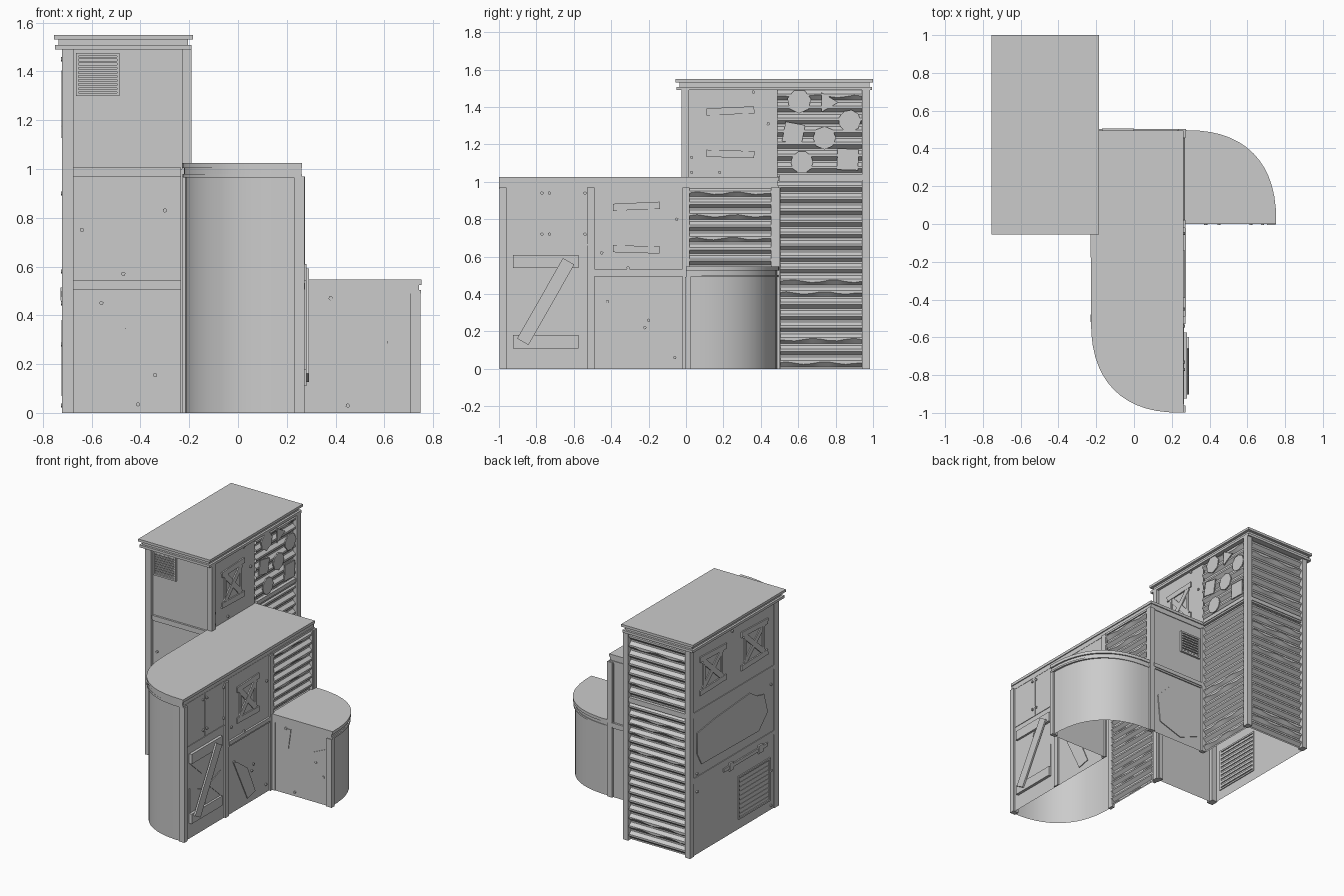
import bpy, bmesh, math, random
from mathutils import Vector

if "Cube" in bpy.data.objects:
    bpy.data.objects.remove(bpy.data.objects["Cube"])

random.seed(4)
# Wall frames: local (u along wall, z up, d outward) -> world
AXES = {'R': ((0, 1, 0), (1, 0, 0)), 'L': ((0, 1, 0), (-1, 0, 0)),
        'F': ((1, 0, 0), (0, -1, 0)), 'B': ((1, 0, 0), (0, 1, 0))}


def frame(side, pos):
    u, n = (Vector(a) for a in AXES[side])
    base = Vector((pos, 0, 0)) if side in 'RL' else Vector((0, pos, 0))
    return lambda a, z, d: base + u * a + n * d + Vector((0, 0, z))


def flat(a, b, d):
    return Vector((a, b, d))


def finish(name, bm, recalc=True):
    if recalc:
        bmesh.ops.recalc_face_normals(bm, faces=bm.faces[:])
    me = bpy.data.meshes.new(name)
    bm.to_mesh(me)
    bm.free()
    me.polygons.foreach_set('use_smooth', [True] * len(me.polygons))
    me.set_sharp_from_angle(angle=math.radians(30))
    ob = bpy.data.objects.new(name, me)
    bpy.context.collection.objects.link(ob)
    return ob


def prism(bm, f, pts, d0, d1):
    lo = [bm.verts.new(f(a, b, d0)) for a, b in pts]
    hi = [bm.verts.new(f(a, b, d1)) for a, b in pts]
    n = len(pts)
    bm.faces.new(lo[::-1])
    bm.faces.new(hi)
    for i in range(n):
        bm.faces.new((lo[i], lo[(i + 1) % n], hi[(i + 1) % n], hi[i]))


def rect(u0, u1, z0, z1):
    return [(u0, z0), (u1, z0), (u1, z1), (u0, z1)]


def board(a, b, w):
    p, q = Vector(a), Vector(b)
    s = (q - p).normalized() * w / 2
    s = Vector((-s.y, s.x))
    return [p - s, q - s, q + s, p + s]


def ngon(u, z, r, n, a=0.3):
    return [(u + r * math.cos(a + i * math.tau / n), z + r * math.sin(a + i * math.tau / n)) for i in range(n)]


def part(name, f, shapes):
    bm = bmesh.new()
    for pts, d0, d1 in shapes:
        prism(bm, f, pts, d0, d1)
    return finish(name, bm)


def wall(name, pts, z0, z1):
    bm = bmesh.new()
    cols = [(bm.verts.new((x, y, z0)), bm.verts.new((x, y, z1))) for x, y in pts]
    for (a, b), (c, d) in zip(cols, cols[1:]):
        bm.faces.new((a, c, d, b))
    return finish(name, bm, False)


def bolts(name, f, places):
    part(name, f, [(ngon(u, z, 0.009, 6), 0, 0.01) for u, z in places])


def boarded_door(name, f, u0, u1, z0, z1, t=0.02):
    # top and bottom planks, one diagonal, jagged shards behind
    w = 0.14 * (z1 - z0)
    e = 0.15 * (u1 - u0)
    c = ((u0 + u1) / 2, (z0 + z1) / 2)
    s = [(rect(u0, u1, z1 - w, z1), 0, t), (rect(u0, u1, z0, z0 + w), 0, t),
         (board((u0 + e, z0 + w / 2), (u1 - e, z1 - w / 2), w), t, t + 0.012)]
    for a, b in (((u0, z0 + w), (u0, c[1])), ((u1, z0 + w), (u1, c[1])),
                 ((u0, z1 - w), (c[0], z1 - w)), ((c[0], z0 + w), (u1, z0 + w))):
        s.append(([a, b, (c[0] + (a[0] - c[0]) * .2, c[1] + (a[1] - c[1]) * .3)], 0, 0.005))
    part(name, f, s)


def crossed_window(name, f, u0, u1, z0, z1):
    # thin frame of uneven planks with an X brace
    w = 0.14 * (z1 - z0)
    e = 0.13 * (u1 - u0)
    a, b, c, d = u0 + e, u1 - e, z0 + w * .9, z1 - w * .9
    part(name, f, [(board((u0, z1 - w * .7), (u1, z1 - w * .4), w), 0, .009),
                   (board((u0, z0 + w * .6), (u1, z0 + w * .4), w), 0, .009),
                   (rect(a, a + e * .5, c, d), 0, .007), (rect(b - e * .5, b, c, d), 0, .007),
                   (board((a, c), (b, d), w), 0, .008), (board((a, d), (b, c), w), 0, .006)])


def vent(name, f, u0, u1, z0, z1, n=8):
    b = 0.012
    s = [(rect(u0, u1, z0, z0 + b), 0, .015), (rect(u0, u1, z1 - b, z1), 0, .015),
         (rect(u0, u0 + b, z0 + b, z1 - b), 0, .015), (rect(u1 - b, u1, z0 + b, z1 - b), 0, .015)]
    h = (z1 - z0 - 2 * b) / n
    s += [(rect(u0 + b, u1 - b, z0 + b + h * (i + .25), z0 + b + h * (i + .8)), 0, .01) for i in range(n)]
    part(name, f, s)


def corrugated(name, f, u0, u1, z0, z1, base=-.012, depth=0.022):
    # ribbed sheet, some ribs dented into a wave
    bm = bmesh.new()
    n, m = max(1, round((z1 - z0) / 0.062)), 10
    h = (z1 - z0) / n
    rows = []
    for i in range(n):
        dent = random.random() < 0.3
        ph = random.uniform(0, 6)
        for fz, d in ((0, 0), (.18, 0), (.5, 1), (.7, 1)):
            row = []
            for k in range(m + 1):
                wob = .007 * math.sin(ph + k * 1.3) if dent and fz == .5 and 0 < k < m else 0
                row.append(bm.verts.new(f(u0 + (u1 - u0) * k / m, z0 + h * (i + fz) + wob, base + d * depth)))
            rows.append(row)
    rows.append([bm.verts.new(f(u0 + (u1 - u0) * k / m, z1, base)) for k in range(m + 1)])
    for r, q in zip(rows, rows[1:]):
        for k in range(m):
            bm.faces.new((r[k], r[k + 1], q[k + 1], q[k]))
    bm.normal_update()
    if sum((fc.normal for fc in bm.faces), Vector()).dot(f(0, 0, 1) - f(0, 0, 0)) < 0:
        bmesh.ops.reverse_faces(bm, faces=bm.faces[:])
    finish(name, bm, False)


def arc(cx, cy, rx, ry, a0, a1, n=14, p=2 / 2.45):
    # squarish quarter round
    out = []
    for i in range(n + 1):
        a = math.radians(a0 + (a1 - a0) * i / n)
        c, s = math.cos(a), math.sin(a)
        out.append((cx + rx * math.copysign(abs(c) ** p, c), cy + ry * math.copysign(abs(s) ** p, s)))
    return out


# Open-bottomed wall shells (corrugated sheets close the rest)
wall("tower_walls", [(-.715, .965), (-.715, 0), (-.21, 0)], 0, 1.5)
wall("tower_upper_right_wall", [(-.21, 0), (-.21, .49)], 1.0, 1.5)
wall("middle_curved_wall", arc(.26, -.5, .475, .49, 180, 270) + [(.26, 0)], 0, 1.0)
wall("middle_back_wall", [(.26, .49), (-.21, .49)], 0, 1.0)
wall("low_curved_wall", [(.26, .005), (.735, .005)] + arc(.26, .005, .475, .485, 0, 90)[1:], 0, .53)

# Tiered roofs
part("tower_roof", flat, [(rect(-.75, -.19, -.05, .995), 1.49, 1.508),
                          (rect(-.735, -.205, -.035, .98), 1.508, 1.532),
                          (rect(-.755, -.185, -.055, 1.0), 1.532, 1.55)])
for k, (z0, z1, o) in enumerate(((.965, .98, 0), (.98, 1.005, -.006), (1.005, 1.025, .001))):
    part(f"middle_roof_tier_{k}", flat, [([(-.23 - o, .495 + o)] + arc(.26, -.5, .487 + o, .499, 180, 270)
                                          + [(.262 + o, -.999), (.262 + o, .495 + o)], z0, z1)])
for k, (z0, z1, o) in enumerate(((.49, .503, 0), (.503, .525, -.008), (.525, .547, .003))):
    part(f"low_roof_tier_{k}", flat, [([(.26, .0)] + arc(.26, 0, .49 + o, .494 + o, 0, 90), z0, z1)])

# Working frames
TF, TR, TL, TB = frame('F', 0), frame('R', -.21), frame('L', -.715), frame('B', .965)
MR, ML, MB, LF = frame('R', .26), frame('L', -.215), frame('B', .49), frame('F', .005)

# Corner posts
posts = [(-.722, -.675, -.025, .03, 1.49), (-.235, -.205, -.025, .03, 1.0), (-.23, -.19, -.025, .015, 1.49),
         (-.23, -.19, .94, .985, 1.49), (-.722, -.68, .94, .985, 1.49), (-.22, -.185, .475, .505, .97)]
part("tower_posts", flat, [(rect(a, b, c, d), 0, h) for a, b, c, d, h in posts])
part("middle_posts", MR, [(rect(-.998, -.96, 0, .97), -.03, .012), (rect(-.53, -.49, 0, .97), 0, .012),
                          (rect(-.02, .02, 0, .97), 0, .012), (rect(.455, .498, .54, .97), -.03, .012)])
part("middle_left_posts", ML, [(rect(-.52, -.48, 0, .97), -.01, .014), (rect(-.05, -.01, 0, .97), -.01, .014)])
part("low_posts", LF, [(rect(.705, .748, 0, .49), -.02, .01), (rect(.265, .295, 0, .49), 0, .005)])
part("middle_back_post", MB, [(rect(.235, .275, 0, .97), -.02, .012)])

# Floor-level and storey rails
for nm, f, u0, u1, zs in (("tower_front", TF, -.675, -.235, (.515, .98)), ("tower_left", TL, .02, .95, (.53, 1.0)),
                          ("tower_back", TB, -.69, -.22, (1.0,)), ("tower_right", TR, .5, .945, (1.01,)),
                          ("middle_right", MR, -.49, -.02, (.505,)), ("middle_back", MB, -.2, .24, (.51,))):
    t = .005 if nm == "tower_left" else .014
    part(nm + "_rails", f, [(rect(u0, u1, z, z + .028), -.01, t) for z in zs]
         + [(rect(u0, u1, z - .012, z), -.01, t * .6) for z in zs])

# Corrugated sheets
corrugated("right_sheet_low", TR, .49, .945, .0, 1.0)
corrugated("right_sheet_high", TR, .49, .945, 1.038, 1.49)
corrugated("back_sheet_low", TB, -.685, -.225, .0, .988)
corrugated("back_sheet_high", TB, -.685, -.225, 1.028, 1.49)
corrugated("middle_sheet", MR, .015, .46, .545, .97)
corrugated("middle_left_sheet", ML, -.49, -.02, 0, .97)

# Scrap patches nailed on the upper right sheet
part("scrap_patches", TR, [(ngon(u, z, r, n, a), .008, .016) for u, z, r, n, a in (
    (.605, 1.43, .065, 7, .2), (.755, 1.425, .06, 3, 0), (.875, 1.325, .06, 9, 0),
    (.575, 1.26, .075, 4, .6), (.74, 1.235, .062, 8, 0), (.62, 1.105, .06, 10, 0), (.865, 1.12, .08, 4, .75))])

# Boarded door and windows
boarded_door("front_block_door", MR, -.925, -.575, .11, .61)
part("front_block_seams", MR, [(rect(-.955, -.53, .66, .668), 0, .004), (rect(-.75, -.742, .668, .97), 0, .004)])
crossed_window("middle_window", MR, -.39, -.14, .62, .89)
crossed_window("tower_right_window", TR, .11, .365, 1.13, 1.4)
for i, y in enumerate((.25, .72)):
    crossed_window(f"tower_left_window_{i}", TL, y - .15, y + .15, 1.13, 1.4)

# Vents and pipe
vent("tower_front_vent", TF, -.665, -.485, 1.3, 1.475, 9)
vent("tower_left_vent", frame('L', -.708), .07, .43, .07, .38, 9)
vent("middle_back_vent", MB, -.17, .0, .72, .88, 7)
part("left_wall_pipe", TL, [(rect(.1, .6, .475, .5), .0, .009), (rect(.16, .21, .46, .515), 0, .012),
                            (rect(.5, .54, .46, .515), 0, .012)])

# Ragged plates (cracked panels)
part("tower_front_crack", TF, [([(-.65, .06), (-.57, .05), (-.47, .04), (-.45, .07), (-.45, .34), (-.51, .38),
                                 (-.54, .44), (-.65, .42)], 0, .006)])
part("middle_right_crack", MR, [([(-.43, .36), (-.38, .34), (-.27, .26), (-.18, .06), (-.27, .04), (-.35, .2)],
                                 0, .006)])
part("tower_left_plate", TL, [([(.1, .72), (.2, .62), (.85, .63), (.9, .72), (.9, .87), (.7, .9), (.3, .93),
                                (.22, .88), (.14, .86)], 0, .006)])
part("middle_back_crack", MB, [([(-.15, .1), (.0, .04), (.18, .1), (.2, .3), (.08, .42), (-.1, .38)], 0, .006)])
part("low_front_crack", LF, [([(.56, .1), (.69, .08), (.69, .4), (.6, .36), (.62, .25)], 0, .005),
                             ([(.34, .3), (.38, .47), (.42, .47), (.4, .33)], 0, .005)])

# Bolts
bolts("tower_front_bolts", TF, [(-.64, .75), (-.3, .83), (-.47, .57), (-.56, .45), (-.465, .34), (-.34, .155),
                                (-.635, .09), (-.41, .035)])
bolts("front_block_bolts", MR, [(-.77, .94), (-.73, .94), (-.77, .72), (-.73, .72), (-.54, .94), (-.54, .72)])
bolts("middle_bolts", MR, [(-.05, .8), (-.45, .62), (-.31, .54), (-.42, .36), (-.2, .26), (-.22, .22), (-.06, .06)])
bolts("tower_right_bolts", TR, [(.03, 1.13), (.03, 1.05), (.18, 1.05), (.44, 1.31), (.36, 1.48)])
bolts("low_front_bolts", LF, [(.38, .47), (.62, .29), (.68, .2), (.45, .03)])
bolts("tower_left_bolts", TL, [(.06, .28), (.06, .03), (.06, .9), (.9, .58), (.9, .45), (.5, 1.45)])
